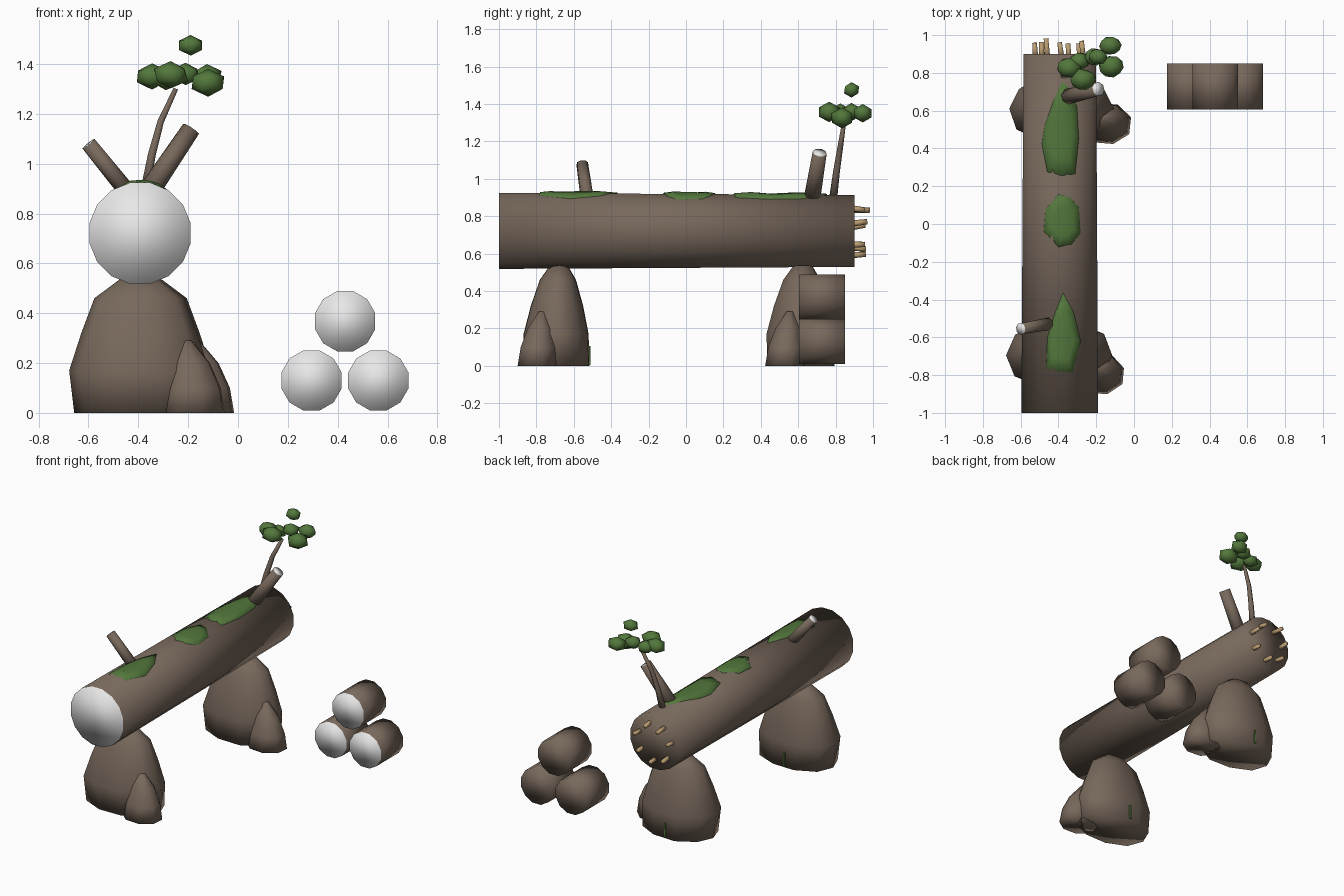
import bpy, bmesh, math, random
from mathutils import Vector

if "Cube" in bpy.data.objects:
    bpy.data.objects.remove(bpy.data.objects["Cube"])

random.seed(4)


def material(name, rgb):
    m = bpy.data.materials.new(name)
    m.diffuse_color = (*rgb, 1)
    m.use_nodes = True
    m.node_tree.nodes["Principled BSDF"].inputs["Base Color"].default_value = m.diffuse_color
    return m


BARK = material("bark brown", (0.185, 0.138, 0.105))
CUT = material("pale cut wood", (0.8, 0.8, 0.8))
MOSS = material("moss green", (0.085, 0.185, 0.045))
TAN = material("splinter tan", (0.5, 0.34, 0.17))


def finish(name, bm, mats, smooth=True):
    bmesh.ops.recalc_face_normals(bm, faces=bm.faces)
    for f in bm.faces:
        f.smooth = smooth
    me = bpy.data.meshes.new(name)
    bm.to_mesh(me)
    bm.free()
    for m in mats:
        me.materials.append(m)
    ob = bpy.data.objects.new(name, me)
    bpy.context.collection.objects.link(ob)
    return ob


def loft(bm, rings):
    """Skin a list of vertex-position rings and cap both ends; returns caps."""
    loops = [[bm.verts.new(p) for p in r] for r in rings]
    n = len(loops[0])
    for a, b in zip(loops, loops[1:]):
        for i in range(n):
            j = (i + 1) % n
            bm.faces.new((a[i], a[j], b[j], b[i]))
    return bm.faces.new(loops[0]), bm.faces.new(loops[-1])


def tube(name, path, radii, sides, mats, cut_end=None):
    """Round tube along a path; cut_end 0 or 1 gives that cap the second material."""
    pts = [Vector(p) for p in path]
    d = (pts[-1] - pts[0]).normalized()
    up = Vector((0, 0, 1)) if abs(d.z) < 0.9 else Vector((0, 1, 0))
    u = d.cross(up).normalized()
    v = u.cross(d)
    rings = []
    for p, r in zip(pts, radii):
        angs = [math.tau * (i + 0.5) / sides for i in range(sides)]
        rings.append([p + r * (math.cos(a) * u + math.sin(a) * v) for a in angs])
    bm = bmesh.new()
    caps = loft(bm, rings)
    if cut_end is not None:
        caps[cut_end].material_index = 1
    return finish(name, bm, mats)


# Fallen log
LX, LZ, LR = -0.393, 0.721, 0.205
tube("fallen_log", [(LX, -1, LZ), (LX, 0.9, LZ)], [0.207, 0.196], 16, [BARK, CUT], 0)

# Broken branches and sapling stem
tube("front_branch", [(-0.43, -0.525, 0.87), (-0.6, -0.555, 1.08)], [0.036, 0.032], 8, [BARK, CUT], 1)
tube("back_branch", [(-0.37, 0.67, 0.87), (-0.188, 0.715, 1.14)], [0.045, 0.038], 8, [BARK, CUT], 1)
tube("sapling_stem", [(-0.375, 0.785, 0.88), (-0.345, 0.805, 1.04), (-0.31, 0.825, 1.17),
                      (-0.25, 0.845, 1.3)], [0.022, 0.018, 0.015, 0.011], 6, [BARK])

# Sapling leaf clumps: x, y, z, radius
leaves = [(-0.345, 0.825, 1.35, 0.07), (-0.27, 0.765, 1.357, 0.073), (-0.12, 0.835, 1.325, 0.075),
          (-0.125, 0.945, 1.35, 0.066), (-0.19, 0.885, 1.475, 0.055), (-0.21, 0.885, 1.36, 0.06),
          (-0.29, 0.86, 1.34, 0.06)]
for k, (x, y, z, r) in enumerate(leaves):
    bm = bmesh.new()
    bmesh.ops.create_icosphere(bm, subdivisions=1, radius=r)
    turn = random.uniform(0, 6)
    for v in bm.verts:
        c, s = math.cos(turn), math.sin(turn)
        w = random.uniform(0.93, 1.06)
        v.co = Vector((x + w * (c * v.co.x - s * v.co.y),
                       y + 0.85 * w * (s * v.co.x + c * v.co.y), z + 0.75 * v.co.z))
    finish("leaf_clump_%d" % (k + 1), bm, [MOSS])


# Moss patches draped on the log
def moss(name, outline):
    cx = sum(p[0] for p in outline) / len(outline)
    cy = sum(p[1] for p in outline) / len(outline)
    bm = bmesh.new()
    rings = []
    for scale, lift in ((1, -0.012), (0.97, 0.004), (0.6, 0.011)):
        ring = []
        for x, y in outline:
            px, py = cx + (x - cx) * scale, cy + (y - cy) * scale
            r = LR - 0.0058 * (py + 1)
            ring.append((px, py, LZ + math.sqrt(r * r - (px - LX) ** 2) + lift))
        rings.append(ring)
    loft(bm, rings)
    finish(name, bm, [MOSS])


moss("back_moss", [(-0.38, 0.76), (-0.43, 0.65), (-0.475, 0.52), (-0.49, 0.42), (-0.46, 0.27),
                   (-0.38, 0.25), (-0.31, 0.26), (-0.29, 0.45), (-0.3, 0.62), (-0.335, 0.72)])
moss("middle_moss", [(-0.4, 0.16), (-0.47, 0.08), (-0.48, -0.04), (-0.4, -0.125), (-0.33, -0.11),
                     (-0.28, -0.05), (-0.29, 0.09), (-0.34, 0.145)])
moss("front_moss", [(-0.375, -0.36), (-0.42, -0.47), (-0.46, -0.6), (-0.465, -0.77), (-0.39, -0.785),
                    (-0.325, -0.79), (-0.28, -0.62), (-0.32, -0.46)])

# Splinters on the broken back end
for k in range(7):
    a = math.tau * k / 7 + 0.3
    x, z = LX + 0.13 * math.cos(a), LZ + 0.13 * math.sin(a)
    end = (x + random.uniform(-0.012, 0.012), random.uniform(0.955, 0.99), z + random.uniform(-0.01, 0.012))
    tube("splinter_%d" % (k + 1), [(x, 0.88, z), end], [0.017, 0.014], 6, [TAN])


# Supporting rocks: rings are (z, x centre, x half, y centre, y half)
def rock(name, rings, sides, dx, dy, turn=0.0):
    bm = bmesh.new()
    angs = [math.tau * i / sides + turn for i in range(sides)]
    wob = [random.uniform(0.98, 1.05) for _ in angs]
    loft(bm, [[(xc + dx + hx * w * math.cos(a), yc + dy + hy * w * math.sin(a), z)
               for a, w in zip(angs, wob)] for z, xc, hx, yc, hy in rings])
    finish(name, bm, [BARK])


big = [(0, -0.39, 0.265, -0.69, 0.18), (0.17, -0.395, 0.28, -0.695, 0.18),
       (0.32, -0.395, 0.232, -0.69, 0.145), (0.46, -0.395, 0.18, -0.685, 0.1),
       (0.535, -0.395, 0.08, -0.68, 0.05)]
small = [(0, -0.18, 0.135, -0.795, 0.112), (0.1, -0.18, 0.118, -0.79, 0.1),
         (0.2, -0.19, 0.082, -0.78, 0.07), (0.29, -0.205, 0.02, -0.77, 0.018)]
for label, dx, dy in (("front", 0, 0), ("back", 0.01, 1.305)):
    rock(label + "_rock", big, 10, dx, dy)
    rock(label + "_small_rock", small, 8, dx * 3, dy + 0.02 * (dx > 0), 0.3)

# Moss streaks at the foot of the rocks
for k, (x, y, ang) in enumerate([(-0.4, -0.515, 0), (-0.39, 0.79, 0)]):
    bm = bmesh.new()
    bmesh.ops.create_cube(bm, size=1)
    for v in bm.verts:
        v.co = Vector((x + v.co.x * 0.012, y + v.co.y * 0.009, 0.055 + v.co.z * 0.1))
    finish("moss_streak_%d" % (k + 1), bm, [MOSS], False)

# Stacked cut logs
for k, (x, z) in enumerate([(0.295, 0.13), (0.563, 0.13), (0.43, 0.368)]):
    tube("stacked_log_%d" % (k + 1), [(x, 0.605, z), (x, 0.85, z)], [0.125, 0.125], 12, [BARK, CUT], 0)
